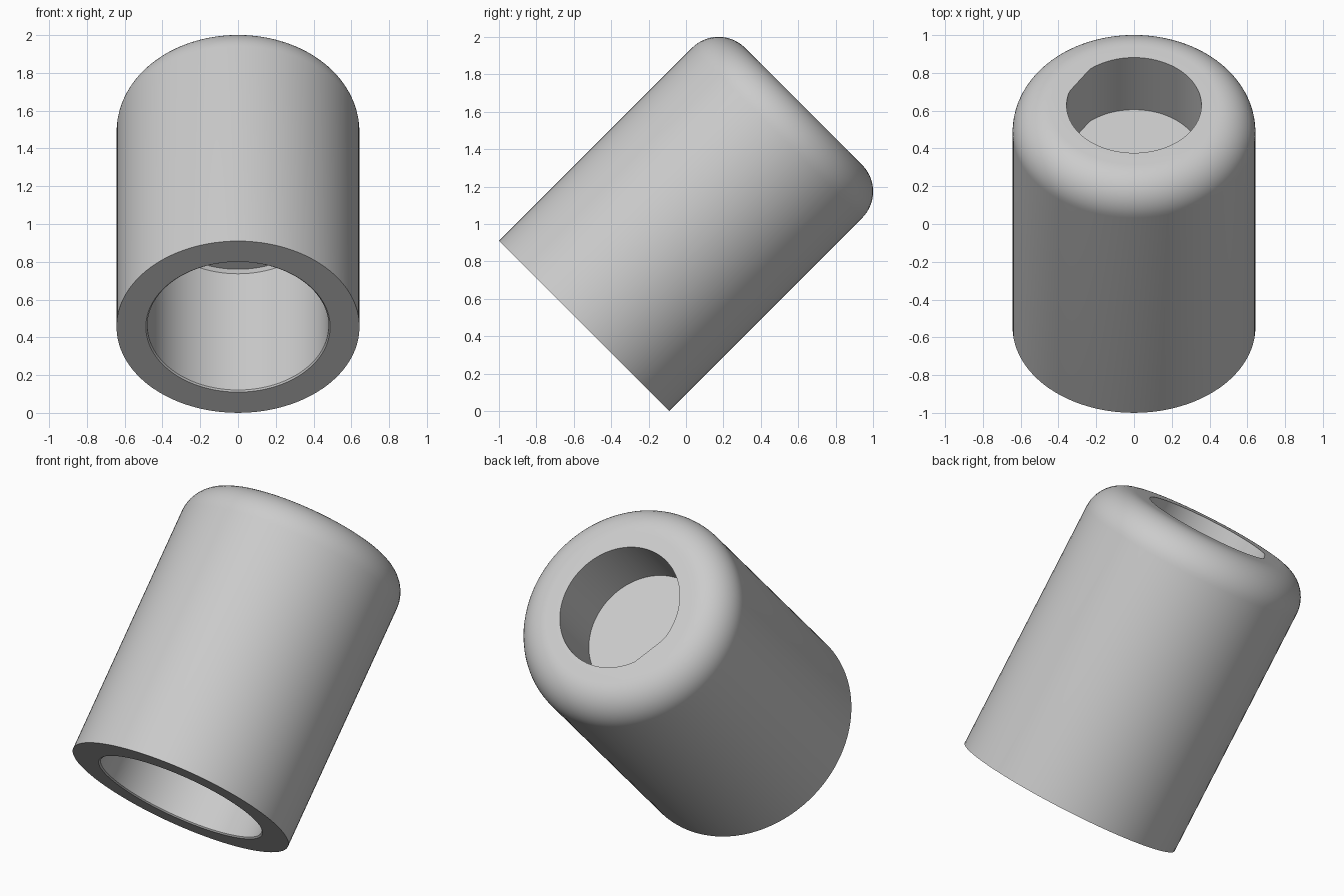
import bpy
import bmesh
from math import sin, cos, pi, radians
from mathutils import Matrix

if "Cube" in bpy.data.objects:
    bpy.data.objects.remove(bpy.data.objects["Cube"], do_unlink=True)

SEGMENTS = 96
RADIUS, LENGTH, FILLET = 0.643, 1.66, 0.2
SOCKET_R, SOCKET_FLOOR = 0.48, 0.895
BORE_R, BORE_FLOOR = 0.357, 1.27
FLAT_MID, FLAT_HALF = radians(147), radians(16)

grey = bpy.data.materials.new("plain grey")
grey.use_nodes = True
colour = (0.6, 0.6, 0.6, 1)
grey.diffuse_color = colour
grey.node_tree.nodes["Principled BSDF"].inputs["Base Color"].default_value = colour


def fillet_points(steps=14):
    """Quarter round from the outer wall to the end face."""
    for i in range(steps + 1):
        t = pi / 2 * i / steps
        yield (RADIUS - FILLET + FILLET * cos(t), LENGTH - FILLET + FILLET * sin(t))


def ring(bm, radius, height, flat=False):
    verts = []
    for i in range(SEGMENTS):
        a = 2 * pi * i / SEGMENTS
        r = radius
        # Short flat on the wall of the upper bore
        if flat and abs(a - FLAT_MID) < FLAT_HALF:
            r *= cos(FLAT_HALF) / cos(a - FLAT_MID)
        verts.append(bm.verts.new((r * cos(a), r * sin(a), height)))
    return verts


bm = bmesh.new()

# Profile from the socket floor, out round the shell, and into the upper bore
c = 0.017
profile = [(SOCKET_R - c, SOCKET_FLOOR), (SOCKET_R, SOCKET_FLOOR - c),
           (SOCKET_R, 0.008), (SOCKET_R + 0.008, 0), (RADIUS, 0)]
profile += list(fillet_points())
rings = [ring(bm, r, h) for r, h in profile]
rings += [ring(bm, BORE_R, h, True) for h in (LENGTH, BORE_FLOOR)]

for low, high in zip(rings, rings[1:]):
    for i in range(SEGMENTS):
        j = (i + 1) % SEGMENTS
        bm.faces.new((low[i], low[j], high[j], high[i]))

# Floors of the socket and the bore
bm.faces.new(rings[0])
bm.faces.new(rings[-1])
bmesh.ops.recalc_face_normals(bm, faces=bm.faces[:])

# Lean the sleeve backwards
bm.transform(Matrix.Translation((0, -0.545, 0.455)) @ Matrix.Rotation(radians(-45), 4, "X"))

mesh = bpy.data.meshes.new("sleeve")
bm.to_mesh(mesh)
bm.free()
mesh.materials.append(grey)
sleeve = bpy.data.objects.new("sleeve", mesh)
bpy.context.collection.objects.link(sleeve)

bpy.ops.object.select_all(action="DESELECT")
sleeve.select_set(True)
bpy.context.view_layer.objects.active = sleeve
bpy.ops.object.shade_smooth_by_angle(angle=radians(30))
